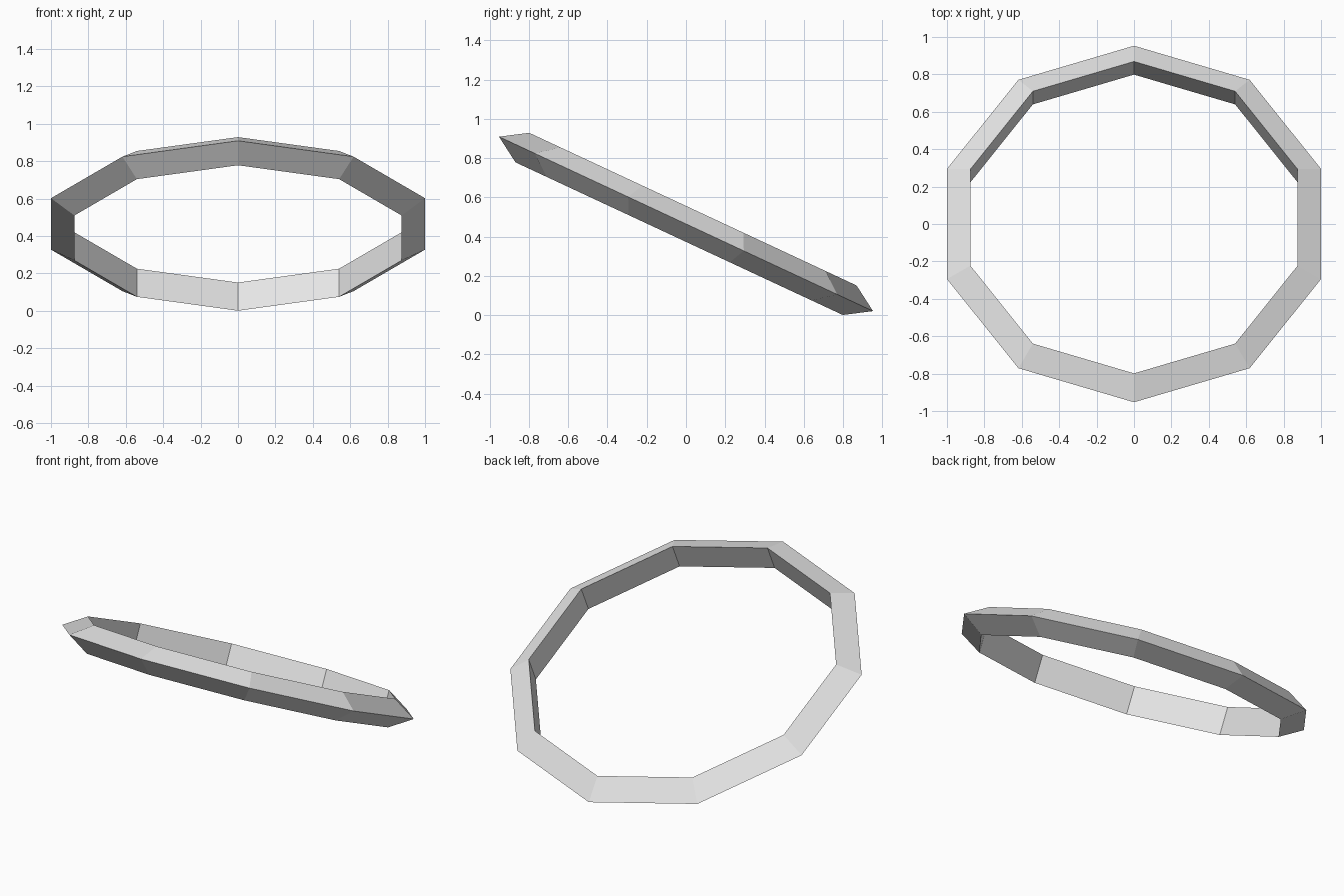
import bpy
import bmesh
from math import radians
from mathutils import Matrix, Vector

cube = bpy.data.objects.get("Cube")
if cube:
    bpy.data.objects.remove(cube, do_unlink=True)

SIDES = 10
OUTER, INNER, HALF_HEIGHT = 1.0515, 0.92, 0.083
TILT = radians(-25)
CENTRE_Z = 0.465

grey = bpy.data.materials.new("light grey")
grey.use_nodes = True
colour = (0.8, 0.8, 0.8, 1)
grey.diffuse_color = colour
grey.node_tree.nodes["Principled BSDF"].inputs["Base Color"].default_value = colour

# Triangular section swept round a ten-sided ring
profile = [Vector((0, OUTER, 0)), Vector((0, INNER, HALF_HEIGHT)),
           Vector((0, INNER, -HALF_HEIGHT))]
bm = bmesh.new()
rings = []
for i in range(SIDES):
    turn = Matrix.Rotation(radians(360 * i / SIDES), 3, 'Z')
    rings.append([bm.verts.new(turn @ p) for p in profile])
for i, ring in enumerate(rings):
    following = rings[(i + 1) % SIDES]
    for j in range(3):
        k = (j + 1) % 3
        bm.faces.new((ring[j], ring[k], following[k], following[j]))
bmesh.ops.recalc_face_normals(bm, faces=bm.faces)

# Lean the ring so its front edge is raised
bm.transform(Matrix.Translation((0, 0, CENTRE_Z)) @ Matrix.Rotation(TILT, 4, 'X'))

mesh = bpy.data.meshes.new("tilted_ring")
bm.to_mesh(mesh)
bm.free()
mesh.materials.append(grey)
bpy.context.collection.objects.link(bpy.data.objects.new("tilted_ring", mesh))
